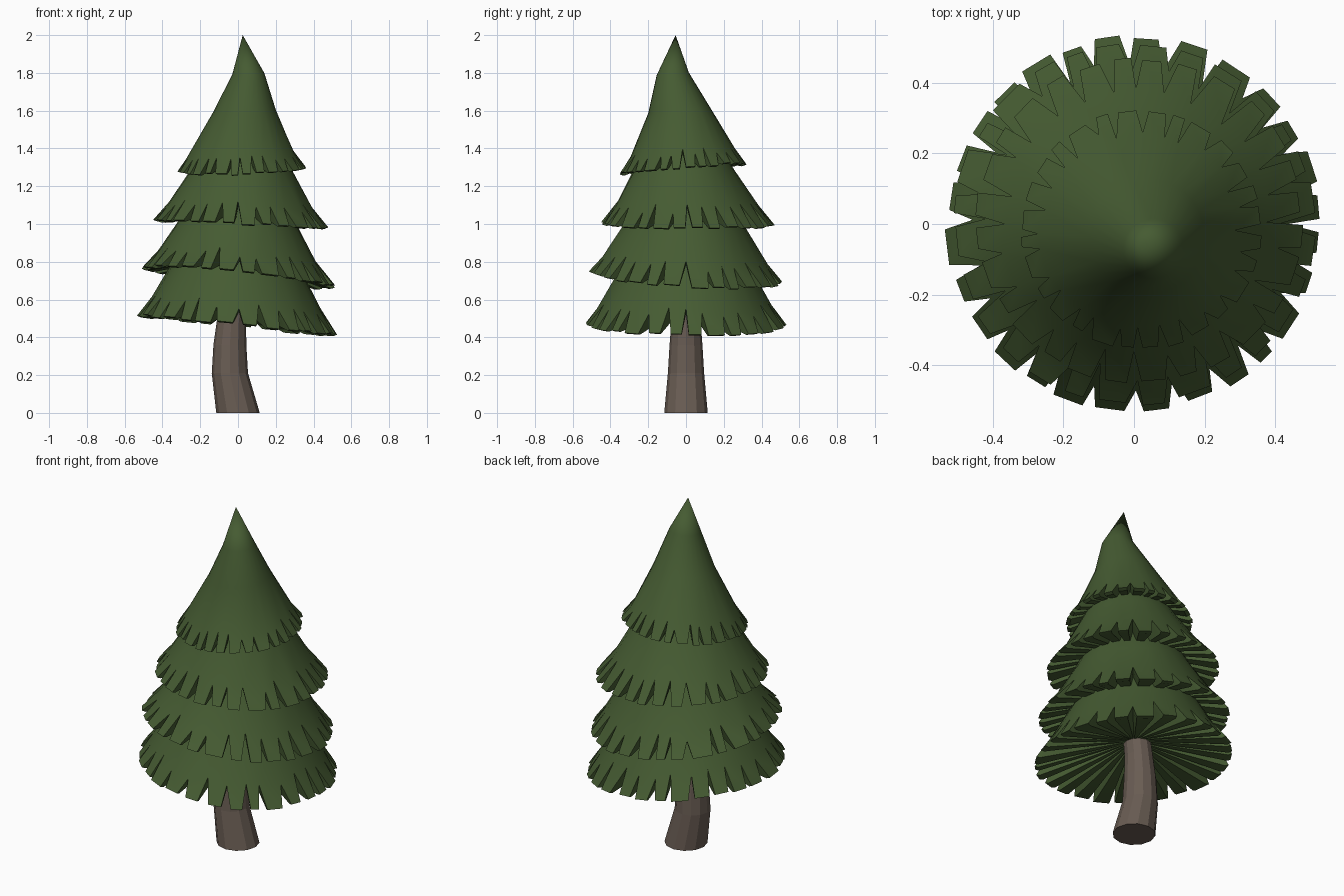
import bpy, bmesh, math, random

if "Cube" in bpy.data.objects:
    bpy.data.objects.remove(bpy.data.objects["Cube"])

random.seed(4)
TEETH = 28


def material(name, color):
    m = bpy.data.materials.new(name)
    m.diffuse_color = (*color, 1)
    m.use_nodes = True
    m.node_tree.nodes["Principled BSDF"].inputs["Base Color"].default_value = m.diffuse_color
    return m


GREEN = material("needles", (0.06, 0.105, 0.032))
BROWN = material("bark", (0.14, 0.107, 0.086))


def finish(bm, name, mat, smooth=None):
    bmesh.ops.recalc_face_normals(bm, faces=bm.faces)
    me = bpy.data.meshes.new(name)
    bm.to_mesh(me)
    bm.free()
    ob = bpy.data.objects.new(name, me)
    bpy.context.collection.objects.link(ob)
    me.materials.append(mat)
    if smooth:
        bpy.ops.object.select_all(action='DESELECT')
        ob.select_set(True)
        bpy.context.view_layer.objects.active = ob
        bpy.ops.object.shade_smooth_by_angle(angle=math.radians(smooth))
    return ob


def bridge(bm, a, b):
    n = len(a)
    for i in range(n):
        bm.faces.new((a[i], a[(i + 1) % n], b[(i + 1) % n], b[i]))


# Rings are (radius, z, centre x, centre y): rim, notch level, upper rings, apex
def tier(name, rings, tilt):
    bm = bmesh.new()
    step = 2 * math.pi / TEETH
    R, z0, cx0, cy0 = rings[0]

    def vert(r, z, a, cx, cy):
        x, y = r * math.cos(a), r * math.sin(a)
        return bm.verts.new((cx + x, cy + y, z + tilt[0] * x + tilt[1] * y))

    r1, z1, cx1, cy1 = rings[1]
    angles = [step * (i + random.uniform(-0.2, 0.2) * (i > 0)) for i in range(TEETH)]

    # Notch points, cut to varied depth, with matching points on the underside
    top, low = [], []
    for i, a in enumerate(angles):
        t = 1 if i == 0 else random.uniform(0.6, 1.0)
        r, z = R + (r1 - R) * t, z0 + (z1 - z0) * t
        cx, cy = cx0 + (cx1 - cx0) * t, cy0 + (cy1 - cy0) * t
        top.append(vert(r, z, a, cx, cy))
        low.append(vert(r - 0.03, min(z - 0.02, z0 + 0.1), a, cx, cy))

    # Cone above the notches
    prev = top
    for r, z, cx, cy in rings[2:-1]:
        ring = [vert(r, z, i * step, cx, cy) for i in range(TEETH)]
        bridge(bm, prev, ring)
        prev = ring
    apex = vert(0, rings[-1][1], 0, *rings[-1][2:])
    hub = vert(0, z0 + 0.11, 0, cx0, cy0)

    # Wedge-shaped teeth around the rim, pleated underside running to the hub
    for i in range(TEETH):
        j = (i + 1) % TEETH
        a, b = angles[i], angles[j] + (2 * math.pi if j == 0 else 0)
        g, h = ((b - a) * random.uniform(0.12, 0.26) for _ in range(2))
        r = R * random.uniform(0.985, 1.01)
        z = z0 + random.uniform(-0.006, 0.006)
        tl, tr = vert(r, z, a + g, cx0, cy0), vert(r, z, b - h, cx0, cy0)
        bl, br = (vert(r - 0.02, z - 0.006, a + g, cx0, cy0),
                  vert(r - 0.02, z - 0.006, b - h, cx0, cy0))
        for f in ((top[i], top[j], tr, tl), (tl, tr, br, bl),
                  (top[i], tl, bl, low[i]), (tr, top[j], low[j], br),
                  (low[i], bl, hub), (bl, br, hub), (br, low[j], hub),
                  (prev[i], prev[j], apex)):
            bm.faces.new(f)
    finish(bm, name, GREEN, 35)


tier("branches_bottom", [(0.53, 0.465, 0, 0), (0.435, 0.6, 0, 0), (0.36, 0.74, 0, 0),
                         (0.25, 0.93, 0, 0), (0, 1.15, 0, 0)], (-0.1, -0.01))
tier("branches_lower_middle", [(0.51, 0.72, 0, 0), (0.405, 0.845, 0.005, 0),
                               (0.315, 1.0, 0.01, 0), (0.2, 1.22, 0.02, 0),
                               (0, 1.4, 0.02, 0)], (-0.10, -0.06))
tier("branches_upper_middle", [(0.46, 1.0, 0.015, 0.01), (0.36, 1.125, 0.015, 0.005),
                               (0.265, 1.29, 0.025, -0.01), (0.15, 1.5, 0.03, -0.02),
                               (0, 1.65, 0.04, -0.03)], (-0.045, -0.01))
tier("branches_top", [(0.338, 1.293, 0.02, -0.015), (0.268, 1.39, 0.018, -0.018),
                      (0.165, 1.6, 0.035, -0.035), (0.085, 1.795, 0.055, -0.07),
                      (0, 2.0, 0.025, -0.055)], (0.03, 0.08))

# Bent trunk
bm = bmesh.new()
SIDES = 12
levels = []
for r, z, cx in ((0.115, 0, 0), (0.096, 0.21, -0.043), (0.087, 0.36, -0.043),
                 (0.078, 0.48, -0.035), (0.07, 0.75, 0)):
    levels.append([bm.verts.new((cx + r * math.cos(2 * math.pi * i / SIDES),
                                 r * math.sin(2 * math.pi * i / SIDES), z))
                   for i in range(SIDES)])
for a, b in zip(levels, levels[1:]):
    bridge(bm, a, b)
bm.faces.new(levels[0])
bm.faces.new(levels[-1])
finish(bm, "trunk", BROWN)
